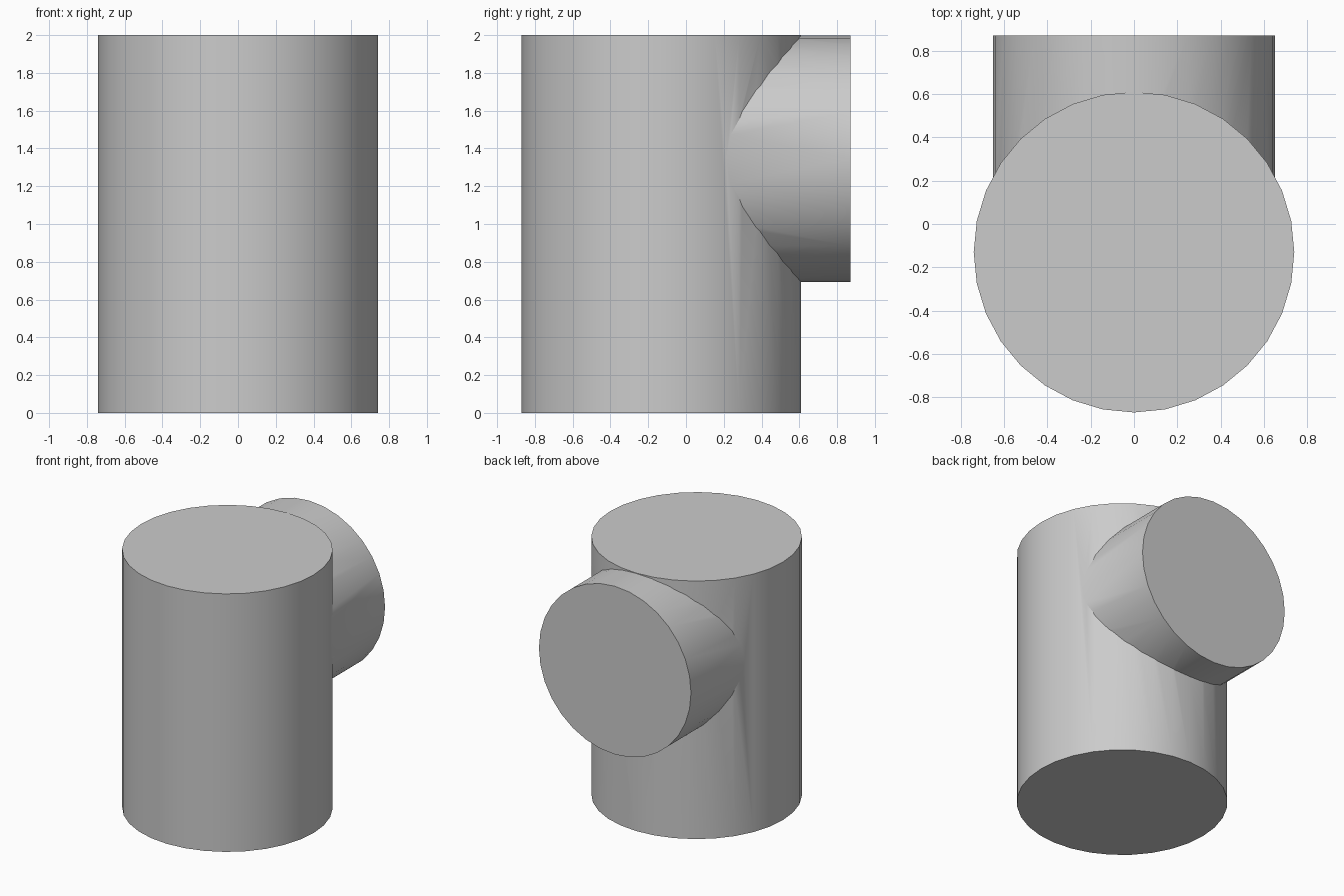
import bpy
from math import radians

cube = bpy.data.objects.get("Cube")
if cube:
    bpy.data.objects.remove(cube, do_unlink=True)

# Single plain grey
grey = bpy.data.materials.new("plain grey")
grey.use_nodes = True
GREY = (0.6, 0.6, 0.6, 1)
grey.diffuse_color = GREY
grey.node_tree.nodes["Principled BSDF"].inputs["Base Color"].default_value = GREY


def cylinder(name, radius, depth, location, tilt=0):
    bpy.ops.mesh.primitive_cylinder_add(vertices=32, radius=radius, depth=depth,
                                        location=location, rotation=(tilt, 0, 0))
    obj = bpy.context.object
    obj.name = name
    obj.data.materials.append(grey)
    return obj


# Upright body and the round side branch at the back
branch = cylinder("side_branch", 0.652, 1.0, (0, 0.37, 1.345), radians(90))
body = cylinder("pipe_tee", 0.74, 2.0, (0, -0.13, 1.0))

# Join them into one solid with a clean seam
union = body.modifiers.new("join branch", 'BOOLEAN')
union.operation = 'UNION'
union.solver = 'EXACT'
union.object = branch
bpy.ops.object.modifier_apply(modifier=union.name)
bpy.data.objects.remove(branch, do_unlink=True)

# Smooth walls, sharp rims and seam
bpy.ops.object.shade_smooth_by_angle(angle=radians(30))
